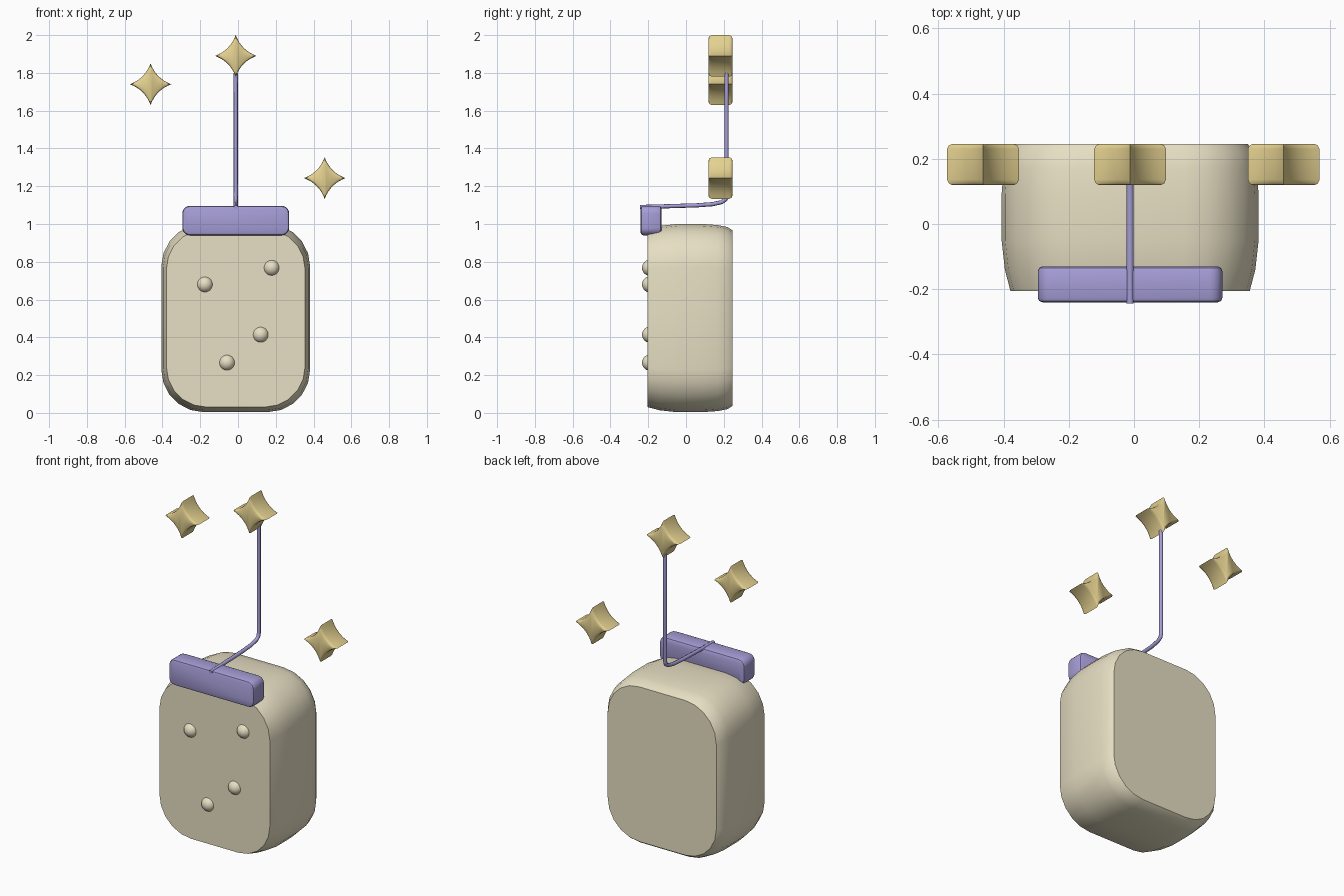
import bpy, bmesh, math

if "Cube" in bpy.data.objects:
    bpy.data.objects.remove(bpy.data.objects["Cube"])


def material(name, color):
    m = bpy.data.materials.new(name)
    m.diffuse_color = (*color, 1)
    m.use_nodes = True
    m.node_tree.nodes["Principled BSDF"].inputs["Base Color"].default_value = m.diffuse_color
    return m


CREAM = material("cream", (0.80, 0.74, 0.55))
VIOLET = material("violet", (0.38, 0.34, 0.68))
GOLD = material("gold", (0.78, 0.64, 0.28))
CX = -0.012


def finish(obj, mat, angle=40):
    obj.data.materials.clear()
    obj.data.materials.append(mat)
    bpy.ops.object.select_all(action='DESELECT')
    obj.select_set(True)
    bpy.context.view_layer.objects.active = obj
    bpy.ops.object.shade_smooth_by_angle(angle=math.radians(angle))


def loft(name, rings, mat, angle=40):
    """Skin equal-length rings of 3D points and cap both ends."""
    bm = bmesh.new()
    vs = [[bm.verts.new(p) for p in r] for r in rings]
    n = len(vs[0])
    for a, b in zip(vs, vs[1:]):
        for i in range(n):
            bm.faces.new((a[i], a[(i + 1) % n], b[(i + 1) % n], b[i]))
    bm.faces.new(vs[0])
    bm.faces.new(vs[-1])
    bmesh.ops.recalc_face_normals(bm, faces=bm.faces)
    me = bpy.data.meshes.new(name)
    bm.to_mesh(me)
    bm.free()
    obj = bpy.data.objects.new(name, me)
    bpy.context.collection.objects.link(obj)
    finish(obj, mat, angle)


def rounded_rect(cx, cz, hx, hz, r, y, seg):
    pts = []
    for k, (sx, sz) in enumerate(((1, 1), (-1, 1), (-1, -1), (1, -1))):
        for i in range(seg + 1):
            a = math.pi / 2 * (k + i / seg)
            pts.append((cx + sx * (hx - r) + r * math.cos(a), y,
                        cz + sz * (hz - r) + r * math.sin(a)))
    return pts


def star_ring(cx, cz, r, y, seg=8):
    pts, c = [], 0.27 * r
    for k in range(4):
        ca, sa = round(math.cos(k * math.pi / 2)), round(math.sin(k * math.pi / 2))
        for i in range(seg):
            t = i / seg
            x = (1 - t) ** 2 * r + 2 * t * (1 - t) * c
            z = t ** 2 * r + 2 * t * (1 - t) * c
            pts.append((cx + x * ca - z * sa, y, cz + x * sa + z * ca))
    return pts


# body: pillow-like block, slightly narrowed at front and back
sections = ((-0.205, 0.027), (-0.14, 0.01), (-0.05, 0), (0.09, 0),
            (0.17, 0.006), (0.22, 0.016), (0.245, 0.033))
loft("body", [rounded_rect(CX, 0.502, 0.394 - d, 0.498 - d, 0.225 - d / 2, y, 5)
              for y, d in sections], CREAM)

# bumps on the front face
for i, (x, z) in enumerate(((-0.175, 0.68), (0.178, 0.768), (0.12, 0.414), (-0.058, 0.266))):
    bpy.ops.mesh.primitive_uv_sphere_add(segments=24, ring_count=12, radius=0.043,
                                         location=(x, -0.19, z))
    bump = bpy.context.object
    bump.name = f"bump_{i + 1}"
    finish(bump, CREAM)

# clip bar across the top front
bar = ((-0.24, 0.014), (-0.236, 0.004), (-0.226, 0), (-0.145, 0), (-0.135, 0.004), (-0.13, 0.014))
loft("clip_bar", [rounded_rect(CX, 1.018, 0.283 - d, 0.078 - d, 0.04 - d, y, 5)
                  for y, d in bar], VIOLET)

# bent rod from the bar back and up to the top star
curve = bpy.data.curves.new("rod", 'CURVE')
curve.dimensions = '3D'
curve.bevel_depth = 0.011
curve.bevel_resolution = 2
curve.use_fill_caps = True
path = ((-0.244, 1.09), (-0.1, 1.094), (0.06, 1.099), (0.14, 1.105),
        (0.19, 1.116), (0.21, 1.13), (0.215, 1.15), (0.215, 1.80))
spline = curve.splines.new('POLY')
spline.points.add(len(path) - 1)
for p, (y, z) in zip(spline.points, path):
    p.co = (CX, y, z, 1)
rod = bpy.data.objects.new("rod", curve)
bpy.context.collection.objects.link(rod)
curve.materials.append(VIOLET)

# four-pointed thick stars
slices = ((0.12, 0.87), (0.124, 0.95), (0.136, 1), (0.23, 1), (0.241, 0.95), (0.245, 0.87))
for i, (x, z) in enumerate(((-0.463, 1.74), (CX, 1.89), (0.459, 1.243))):
    loft(f"star_{i + 1}", [star_ring(x, z, 0.11 * s, y) for y, s in slices], GOLD, 50)
